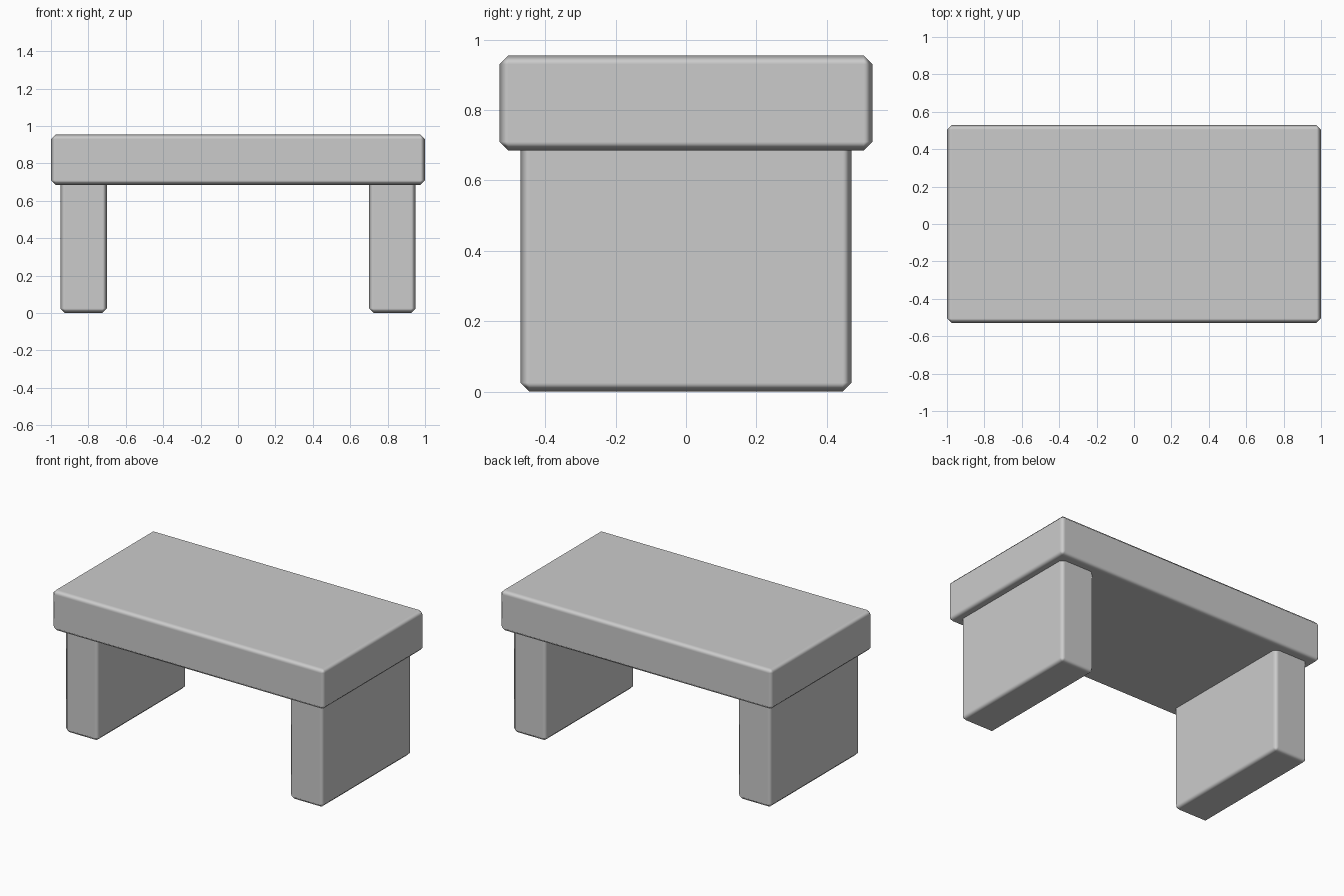
import bpy

default = bpy.data.objects.get("Cube")
if default:
    bpy.data.objects.remove(default, do_unlink=True)

# Plain stone grey for the whole piece
GREY = (0.6, 0.6, 0.6, 1.0)
stone = bpy.data.materials.new("stone_grey")
stone.use_nodes = True
stone.diffuse_color = GREY
stone.node_tree.nodes["Principled BSDF"].inputs["Base Color"].default_value = GREY


def block(name, low, high, chamfer=0.025):
    """Chamfered box spanning two opposite corners."""
    bpy.ops.mesh.primitive_cube_add(
        size=1, location=[(a + b) / 2 for a, b in zip(low, high)])
    obj = bpy.context.object
    obj.name = name
    obj.scale = [b - a for a, b in zip(low, high)]
    bpy.ops.object.transform_apply(location=False, rotation=False, scale=True)
    obj.data.materials.append(stone)
    bpy.ops.object.shade_smooth()
    bevel = obj.modifiers.new("chamfer", 'BEVEL')
    bevel.width = chamfer
    bevel.segments = 1
    bevel.harden_normals = True
    return obj


# Thick top slab
block("bench_top", (-1, -0.53, 0.685), (1, 0.53, 0.955))

# Two slab legs, tucked slightly into the top
block("left_leg", (0.7, -0.47, 0), (0.95, 0.47, 0.715))
block("right_leg", (-0.95, -0.47, 0), (-0.7, 0.47, 0.715))
